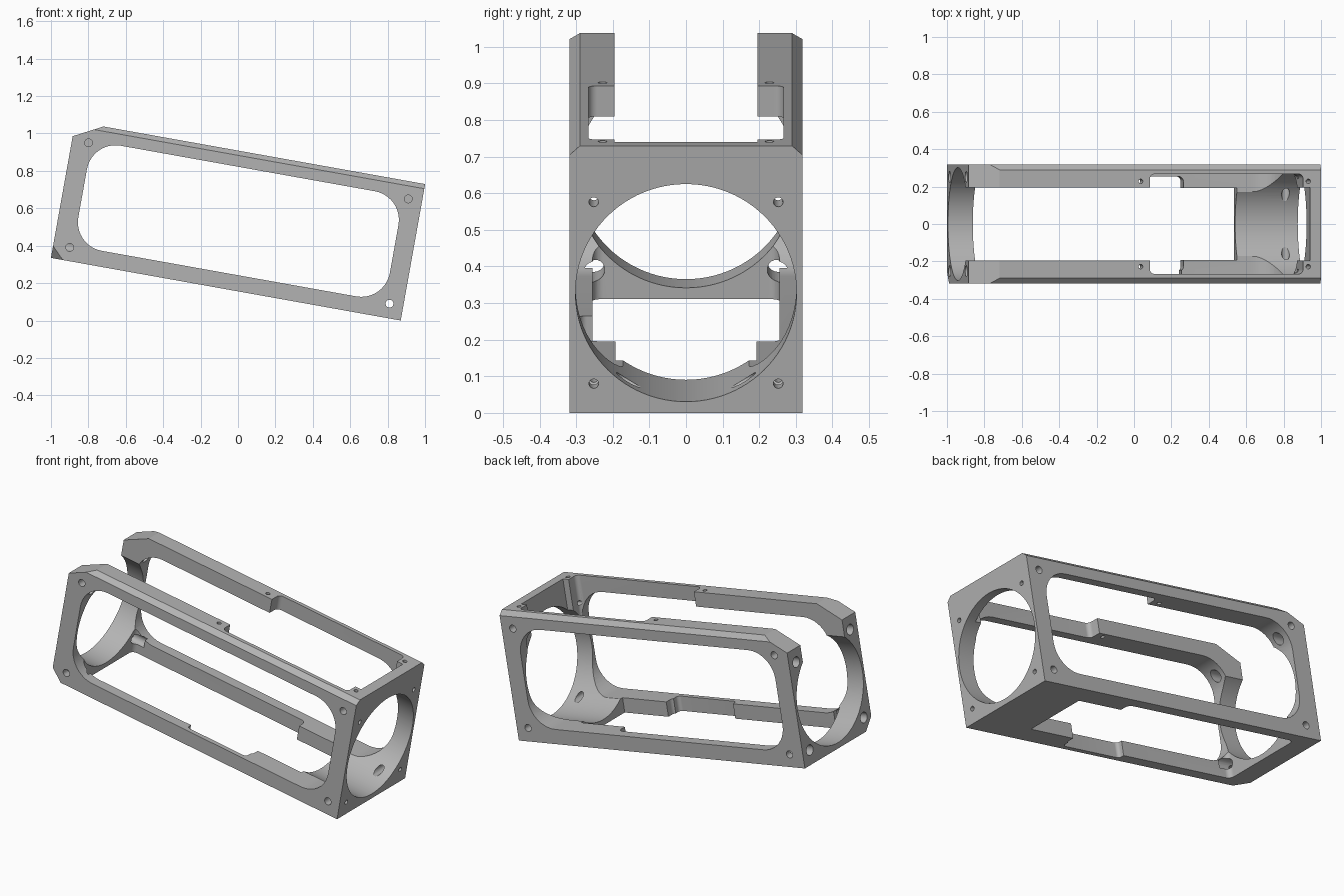
import bpy, bmesh, math
from mathutils import Matrix, Vector

if "Cube" in bpy.data.objects:
    bpy.data.objects.remove(bpy.data.objects["Cube"], do_unlink=True)

LENGTH, HALF, HEIGHT = 1.9, 0.318, 0.741
BORE_Z, BORE_R = 0.333, 0.302
TILT = math.radians(10.15)

grey = bpy.data.materials.new("plain grey")
grey.use_nodes = True
colour = (0.45, 0.45, 0.45, 1)
grey.diffuse_color = colour
grey.node_tree.nodes["Principled BSDF"].inputs["Base Color"].default_value = colour


def make_object(name, bm):
    bmesh.ops.recalc_face_normals(bm, faces=bm.faces)
    mesh = bpy.data.meshes.new(name)
    bm.to_mesh(mesh)
    bm.free()
    obj = bpy.data.objects.new(name, mesh)
    bpy.context.collection.objects.link(obj)
    mesh.materials.append(grey)
    return obj


def box_mesh(low, high):
    low, high = Vector(low), Vector(high)
    size = high - low
    bm = bmesh.new()
    bmesh.ops.create_cube(bm, size=1, matrix=Matrix.Translation((low + high) / 2)
                          @ Matrix.Diagonal((*size, 1)))
    return bm


def slice_off(bm, point, normal):
    """Remove everything beyond a plane and close the cut."""
    cut = bmesh.ops.bisect_plane(bm, geom=bm.verts[:] + bm.edges[:] + bm.faces[:],
                                 plane_co=point, plane_no=normal, clear_outer=True)
    edges = [e for e in cut["geom_cut"] if isinstance(e, bmesh.types.BMEdge)]
    bmesh.ops.edgeloop_fill(bm, edges=edges)


# Frame block, lying along -x from its bottom right edge, with chamfers
block = box_mesh((-LENGTH, -HALF, 0), (0, HALF, HEIGHT))
slice_off(block, (-1.747, 0, HEIGHT), (-0.08, 0, 0.153))
for side in (-1, 1):
    slice_off(block, (0, side * 0.29, HEIGHT), (0, side * 0.026, 0.029))
slice_off(block, (-LENGTH + 0.065, -HALF, 0), (-1, -1, -1))
frame = make_object("frame", block)


def carve(bm):
    cutter = make_object("cutter", bm)
    cutter.hide_render = True
    mod = frame.modifiers.new("cut", "BOOLEAN")
    mod.operation = "DIFFERENCE"
    mod.solver = "EXACT"
    mod.object = cutter
    bpy.context.view_layer.objects.active = frame
    bpy.ops.object.modifier_apply(modifier=mod.name)
    bpy.data.objects.remove(cutter, do_unlink=True)


def cut_box(s0, s1, y0, y1, z0, z1, axis=2, radius=0.0):
    """Cut a box; s is the distance from the right end, axis keeps its rounded edges."""
    bm = box_mesh((-s1, y0, z0), (-s0, y1, z1))
    if radius:
        edges = [e for e in bm.edges
                 if abs((e.verts[0].co - e.verts[1].co).normalized()[axis]) > 0.9]
        bmesh.ops.bevel(bm, geom=edges, offset=radius, segments=10,
                        profile=0.5, affect="EDGES")
    carve(bm)


def cut_hole(centre, radius, depth, axis, sides=20):
    turn = {"X": Matrix.Rotation(math.pi / 2, 4, "Y"),
            "Y": Matrix.Rotation(math.pi / 2, 4, "X"), "Z": Matrix()}[axis]
    bm = bmesh.new()
    bmesh.ops.create_cone(bm, cap_ends=True, segments=sides, radius1=radius,
                          radius2=radius, depth=depth,
                          matrix=Matrix.Translation(centre) @ turn)
    carve(bm)


# Long round bore and side windows
cut_hole((-LENGTH / 2, 0, BORE_Z), BORE_R, 3, "X", 96)
cut_box(0.102, 1.794, -1, 1, 0.085, 0.656, axis=1, radius=0.155)

# Top opening, running out through the left end, and its wider pocket
cut_box(0.06, 2.2, -0.195, 0.195, 0.42, 1)
cut_box(0.098, 0.93, -0.267, 0.267, 0.4, 1.1, radius=0.025)

# Bottom opening, its wider pocket and the thinned front rail
cut_box(0.34, 1.7, -0.193, 0.193, -0.3, 0.25)
cut_box(0.63, 1.765, -0.255, 0.255, -0.2, 0.2, radius=0.03)
cut_box(0.64, 1.03, -0.29, -0.1, -0.1, 0.3, radius=0.02)

# Screw holes: end faces, top rails, then side faces
for side in (-1, 1):
    for level in (-1, 1):
        place = (side * 0.252, BORE_Z + level * 0.252)
        cut_hole((0, *place), 0.013, 0.3, "X")
        cut_hole((-LENGTH, *place), 0.03, 0.4, "X")
    for s in (0.07, 0.98):
        cut_hole((-s, side * 0.228, HEIGHT), 0.012, 0.25, "Z")
    for s, z in ((0.075, 0.647), (1.81, 0.641), (1.811, 0.073)):
        cut_hole((-s, side * HALF, z), 0.021, 0.12, "Y")
cut_hole((-0.075, 0, 0.078), 0.021, 2, "Y")

# Tilt the frame into place
frame.data.transform(Matrix.Translation((0.87, 0, 0)) @ Matrix.Rotation(TILT, 4, "Y"))
bpy.ops.object.select_all(action="DESELECT")
frame.select_set(True)
bpy.context.view_layer.objects.active = frame
bpy.ops.object.shade_smooth_by_angle(angle=math.radians(25))
